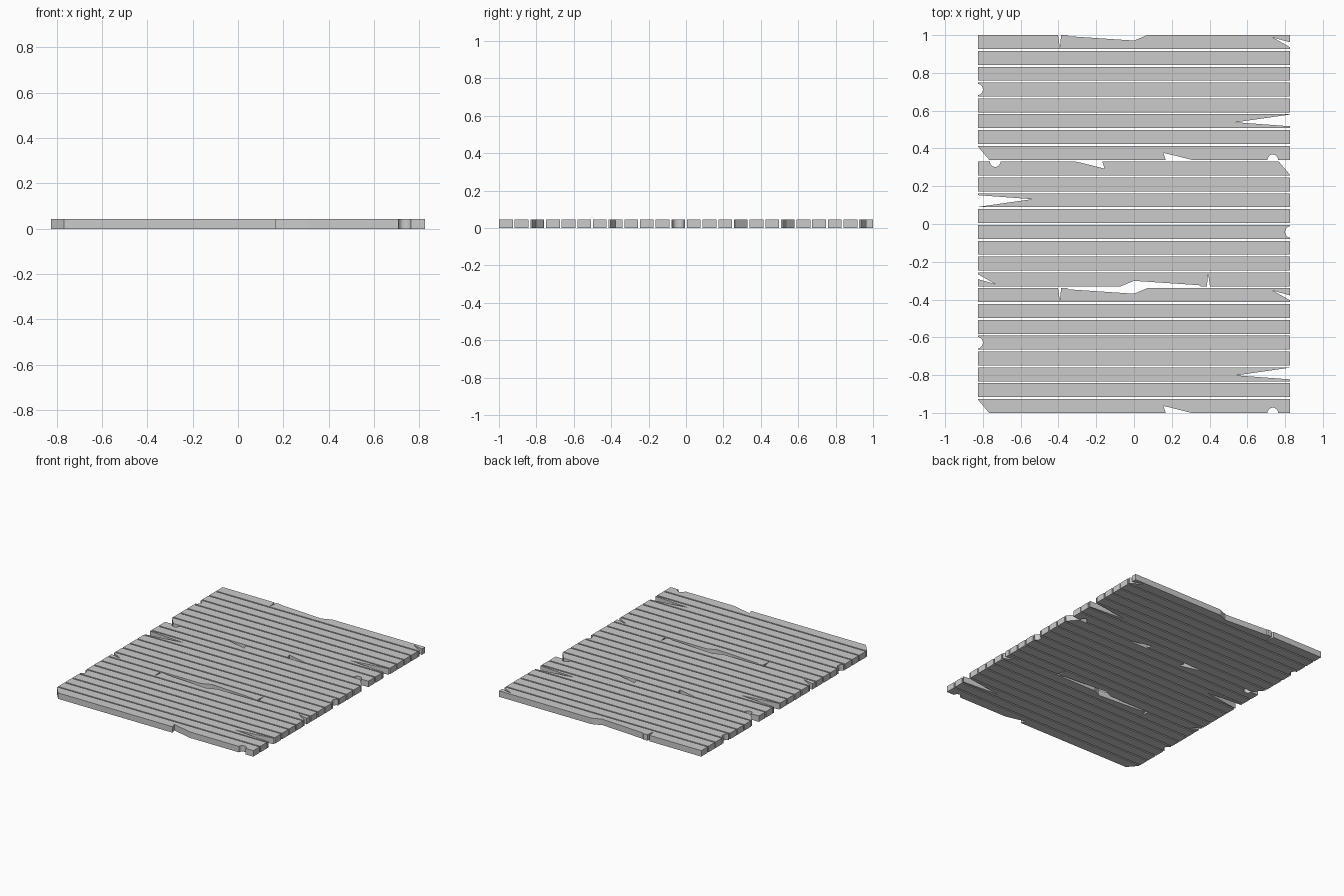
import bpy, bmesh, math

if "Cube" in bpy.data.objects:
    bpy.data.objects.remove(bpy.data.objects["Cube"])

HALF = 0.825      # half plank length
PITCH = 0.08375   # plank spacing
W = 0.07375       # plank width
T = 0.044         # plank thickness


def arc(cx, cy, r, a0, a1, n=10):
    return [(cx + r * math.cos(math.radians(a0 + (a1 - a0) * i / n)),
             cy + r * math.sin(math.radians(a0 + (a1 - a0) * i / n))) for i in range(n + 1)]


def outline(bottom=(), right=(), top=(), left=(), bl=((-HALF, 0),)):
    """Counter-clockwise plank outline with damage inserted along each side."""
    return [*bl, *bottom, (HALF, 0), *right, (HALF, W), *top, (-HALF, W), *left]


plain = outline()

# split top edge with saw nick, and a cracked right end
split_edge = outline(
    right=[(HALF, 0.010), (0.735, 0.061), (HALF, 0.036)],
    top=[(0.07, W), (0.0, W - 0.029), (-0.345, W - 0.006), (-0.352, W),
         (-0.386, W), (-0.392, 0.004), (-0.402, W)])

# bite out of the left end
bitten_end = outline(left=arc(-HALF - 0.006, 0.037, 0.031, 79, -79))

# long wedge crack in the right end
wedge_crack = outline(right=[(HALF, 0.010), (0.54, 0.031), (HALF, W - 0.002)])

# chamfered corner, splinter notch and round knot hole on the bottom edge
broken_edge = outline(
    bl=[(-HALF, W - 0.005), (-0.767, 0)],
    bottom=[(0.168, 0), (0.155, 0.037), (0.305, 0)] + arc(0.735, 0, 0.028, 180, 0))

PATTERN = [("split_plank", split_edge), ("plank", plain), ("plank", plain),
           ("bitten_plank", bitten_end), ("plank", plain), ("cracked_plank", wedge_crack),
           ("plank", plain), ("notched_plank", broken_edge)]


def make_plank(name, pts, y_low, flip):
    bm = bmesh.new()
    s = -1 if flip else 1
    verts = [bm.verts.new((s * x, s * (y + y_low), 0)) for x, y in pts]
    face = bm.faces.new(verts)
    ext = bmesh.ops.extrude_face_region(bm, geom=[face])
    bmesh.ops.translate(bm, vec=(0, 0, T),
                        verts=[v for v in ext["geom"] if isinstance(v, bmesh.types.BMVert)])
    # triangulate the concave caps so they fill cleanly
    bmesh.ops.triangulate(bm, faces=[f for f in bm.faces if len(f.verts) > 4])
    bmesh.ops.recalc_face_normals(bm, faces=bm.faces)
    me = bpy.data.meshes.new(name)
    bm.to_mesh(me)
    bm.free()
    bpy.context.collection.objects.link(bpy.data.objects.new(name, me))


# three sections of eight planks, the middle one turned half round
for centre, flip in ((8 * PITCH, False), (0, True), (-8 * PITCH, False)):
    for i, (name, pts) in enumerate(PATTERN):
        y_low = centre + (3.5 - i) * PITCH - W / 2
        make_plank(name, pts, y_low, flip)
